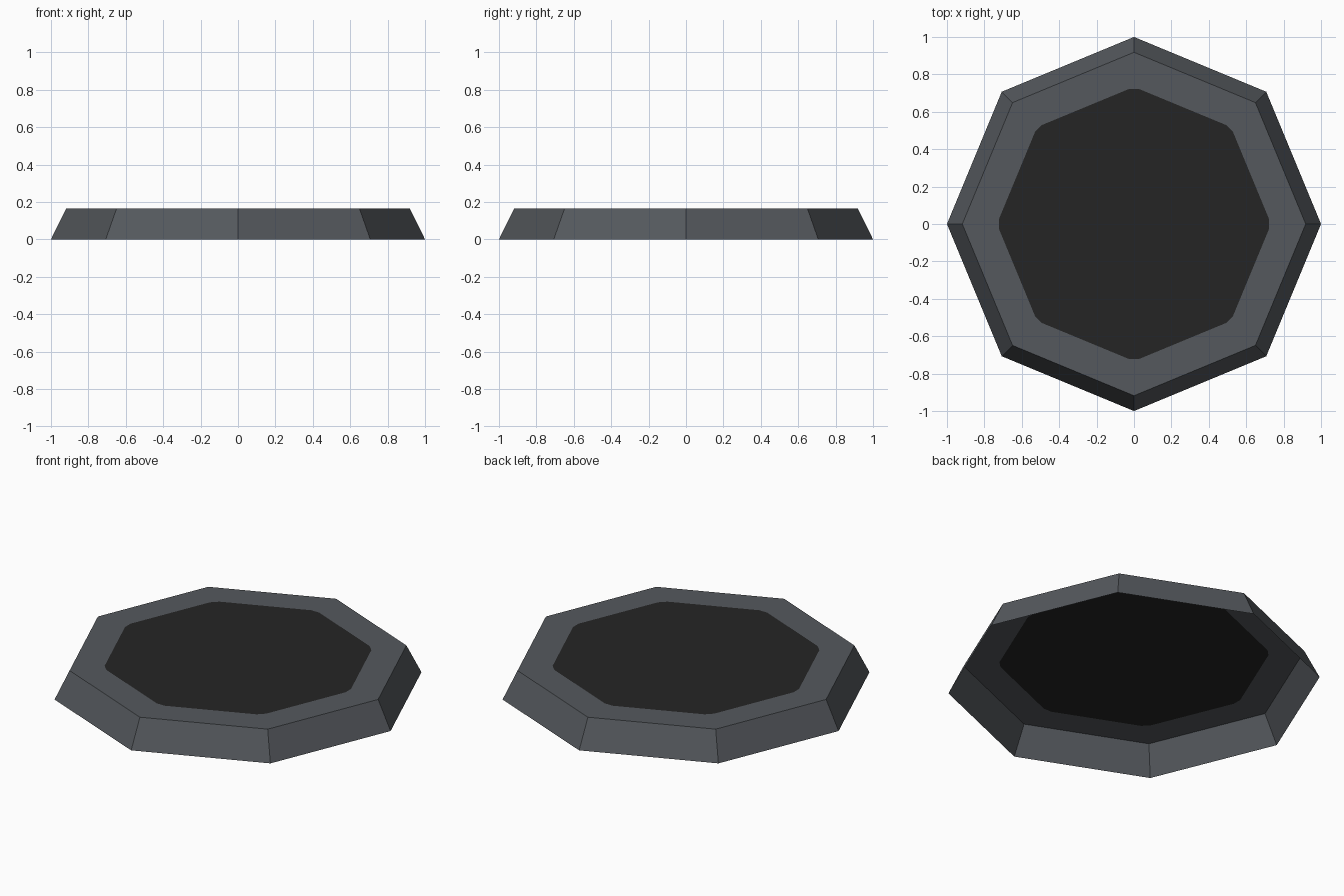
import bpy, bmesh
from math import cos, sin, pi
from mathutils import Vector

if "Cube" in bpy.data.objects:
    bpy.data.objects.remove(bpy.data.objects["Cube"])

SIDES = 8
HEIGHT = 0.165


def material(name, rgb):
    m = bpy.data.materials.new(name)
    m.diffuse_color = (*rgb, 1.0)
    m.use_nodes = True
    m.node_tree.nodes["Principled BSDF"].inputs["Base Color"].default_value = m.diffuse_color
    return m


def ring(radius, z):
    return [Vector((radius * cos(2 * pi * i / SIDES),
                    radius * sin(2 * pi * i / SIDES), z)) for i in range(SIDES)]


grey = material("slate grey", (0.090, 0.099, 0.110))
black = material("charcoal black", (0.0185, 0.0185, 0.0185))

bm = bmesh.new()
base = [bm.verts.new(p) for p in ring(1.0, 0)]
rim = [bm.verts.new(p) for p in ring(0.918, HEIGHT)]

# Dark centre panel outline: octagon with slightly clipped corners
corners = ring(0.733, HEIGHT)
panel = []
for i, c in enumerate(corners):
    before, after = corners[i - 1], corners[(i + 1) % SIDES]
    panel.append((bm.verts.new(c.lerp(before, 0.05)),
                  bm.verts.new(c.lerp(after, 0.05))))

for i in range(SIDES):
    j = (i + 1) % SIDES
    # Sloped side wall (the underside stays open)
    bm.faces.new((base[i], base[j], rim[j], rim[i]))
    # Flat top border
    bm.faces.new((rim[i], rim[j], panel[j][0], panel[i][1]))
    bm.faces.new((rim[i], panel[i][1], panel[i][0]))

# Centre panel
centre = bm.faces.new([v for pair in panel for v in pair])
centre.material_index = 1

mesh = bpy.data.meshes.new("octagonal_base")
bm.to_mesh(mesh)
bm.free()
mesh.materials.append(grey)
mesh.materials.append(black)
obj = bpy.data.objects.new("octagonal_base", mesh)
bpy.context.collection.objects.link(obj)
